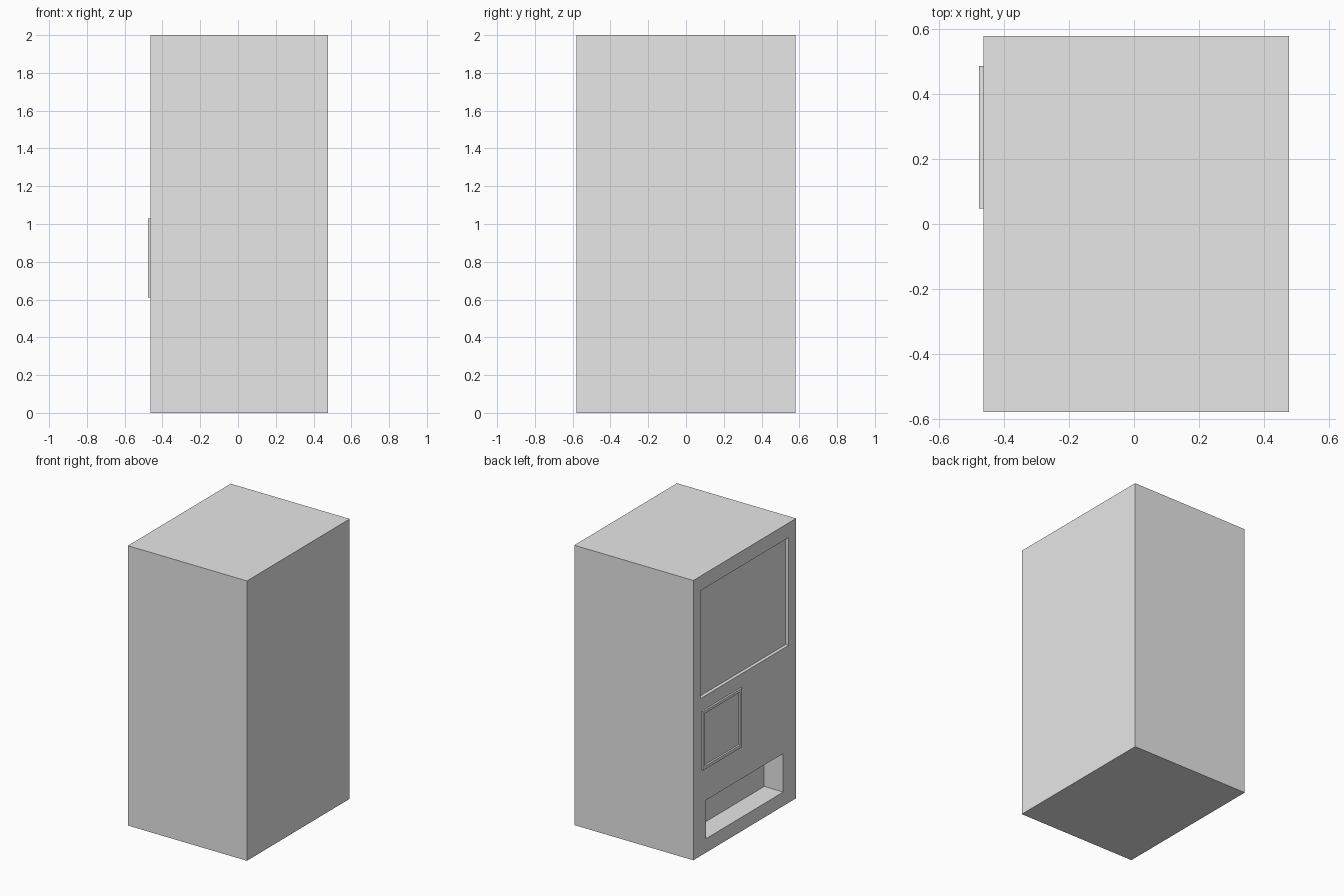
import bpy

cube = bpy.data.objects.get("Cube")
if cube:
    bpy.data.objects.remove(cube, do_unlink=True)

# Single plain grey finish
grey = bpy.data.materials.new("light_grey")
grey.use_nodes = True
colour = (0.8, 0.8, 0.8, 1.0)
grey.diffuse_color = colour
grey.node_tree.nodes["Principled BSDF"].inputs["Base Color"].default_value = colour


def box(name, x, y, z):
    """Axis-aligned box from (min, max) ranges."""
    bpy.ops.mesh.primitive_cube_add(size=1)
    ob = bpy.context.object
    ob.name = ob.data.name = name
    for v in ob.data.vertices:
        v.co = [r[0] if c < 0 else r[1] for c, r in zip(v.co, (x, y, z))]
    ob.data.materials.append(grey)
    return ob


def cut(target, name, x, y, z):
    """Cut a box-shaped recess with a hidden helper."""
    cutter = box(name, x, y, z)
    cutter.hide_render = True
    cutter.hide_viewport = True
    cutter.display_type = 'WIRE'
    mod = target.modifiers.new(name, 'BOOLEAN')
    mod.operation = 'DIFFERENCE'
    mod.solver = 'EXACT'
    mod.object = cutter


SIDE = -0.464       # plane of the panelled side
PANEL = -0.477      # outer plane of the raised frame
OUT = -0.6          # cutters start outside the cabinet

# Cabinet with a shallow display recess and a deep tray opening
cabinet = box("cabinet", (SIDE, 0.477), (-0.58, 0.58), (0, 2))
cut(cabinet, "display_recess_cutter", (OUT, SIDE + 0.024), (-0.495, 0.50), (1.125, 1.895))
cut(cabinet, "tray_opening_cutter", (OUT, SIDE + 0.15), (-0.435, 0.435), (0.10, 0.375))

# Raised control panel frame, open down to the cabinet wall
frame = box("control_panel_frame", (PANEL, SIDE), (0.047, 0.487), (0.61, 1.03))
cut(frame, "control_panel_cutter", (OUT, SIDE + 0.1), (0.069, 0.465), (0.632, 1.01))
